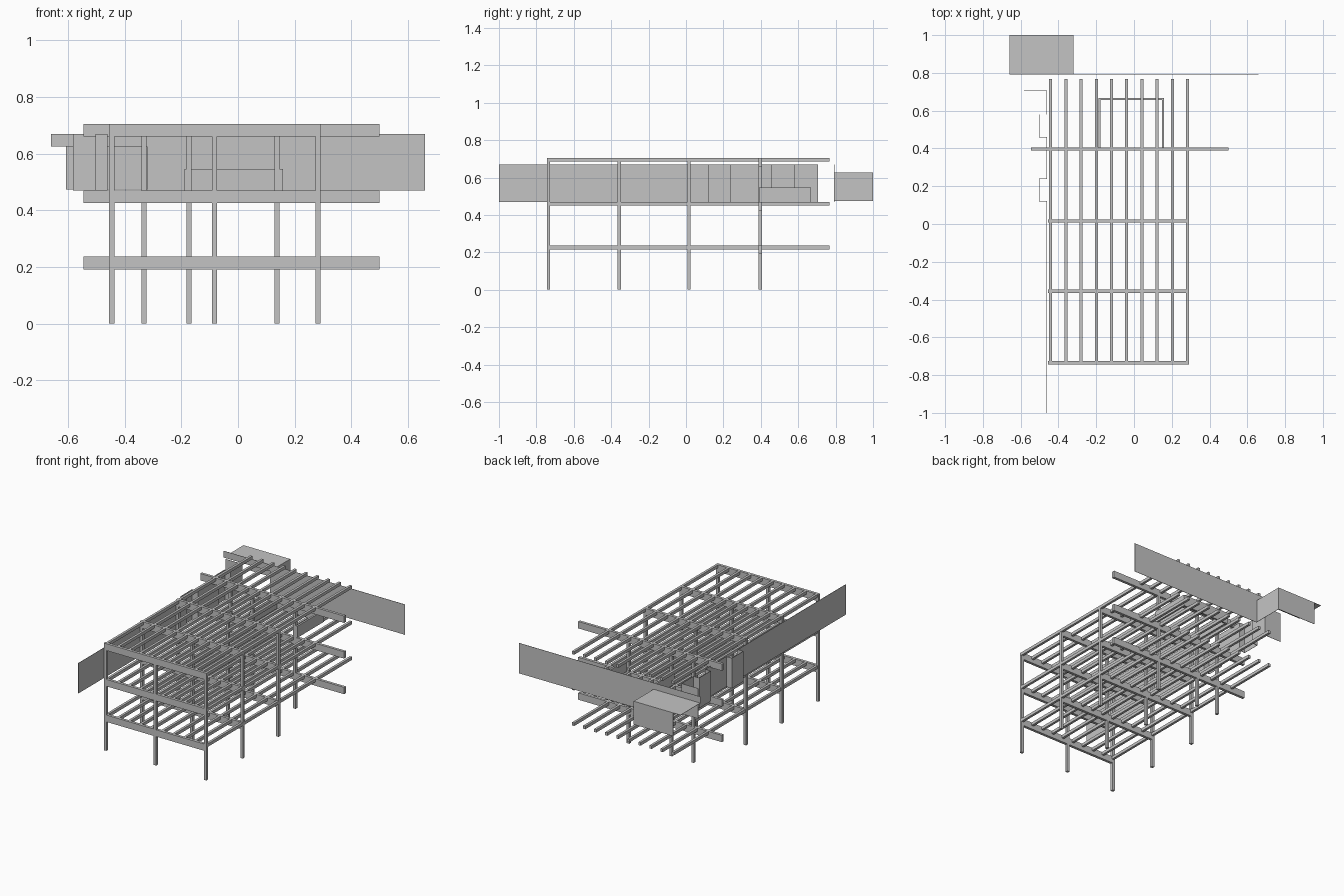
import bpy

cube = bpy.data.objects.get("Cube")
if cube:
    bpy.data.objects.remove(cube, do_unlink=True)

grey = bpy.data.materials.new("plain_grey")
grey.use_nodes = True
grey.diffuse_color = (0.55, 0.55, 0.55, 1)
grey.node_tree.nodes["Principled BSDF"].inputs["Base Color"].default_value = (0.55, 0.55, 0.55, 1)


def box(name, x, y, z):
    """Axis-aligned block from (low, high) pairs."""
    corners = [(a, b, c) for a in x for b in y for c in z]
    faces = [(0, 1, 3, 2), (4, 6, 7, 5), (0, 4, 5, 1),
             (2, 3, 7, 6), (0, 2, 6, 4), (1, 5, 7, 3)]
    mesh = bpy.data.meshes.new(name)
    mesh.from_pydata(corners, [], faces)
    mesh.materials.append(grey)
    obj = bpy.data.objects.new(name, mesh)
    bpy.context.collection.objects.link(obj)
    return obj


def around(centre, width):
    return (centre - width / 2, centre + width / 2)


THICK = 0.018
SHEET = 0.002
LEVELS = (0.236, 0.47, 0.705)
FRONT_ROWS = (-0.735, -0.357, 0.016)
BACK_ROW = 0.397
WALL_Z = (0.47, 0.669)

# Posts: a regular grid, and an irregular row at the back
for y in FRONT_ROWS:
    for x in (-0.446, -0.083, 0.282):
        box("post", around(x, THICK), around(y, THICK), (0, LEVELS[2]))
for x in (-0.332, -0.173, 0.138):
    box("back_post", around(x, THICK), around(BACK_ROW, THICK), (0, LEVELS[2]))

# Cross beams and joists on each level
for top in LEVELS:
    for y in FRONT_ROWS:
        box("cross_beam", (-0.455, 0.291), around(y, THICK), (top - 0.045, top))
    box("back_girder", (-0.546, 0.5), around(BACK_ROW, THICK), (top - 0.045, top))
    for i in range(10):
        box("joist", around(-0.441 + i * 0.0805, 0.016), (-0.744, 0.768), (top - 0.02, top))


def wall_x(name, x, y, z=WALL_Z):
    box(name, around(x, SHEET), y, z)


def wall_y(name, x, y, z=WALL_Z):
    box(name, x, around(y, SHEET), z)


# Long side wall with two shallow bays
WALL_X, BAY_X = -0.461, -0.502
wall_x("side_wall", WALL_X, (-1, 0.12))
wall_x("side_wall", WALL_X, (0.24, 0.46))
wall_x("side_wall", WALL_X, (0.58, 0.705))
for start, end in ((0.12, 0.24), (0.46, 0.58)):
    wall_x("bay_wall", BAY_X, (start, end))
    for y in (start, end):
        wall_y("bay_return", (BAY_X, WALL_X), y)
wall_y("side_wall_return", (-0.583, WALL_X), 0.705)

# Back wall and the header over the entrance
BACK_Y = 0.793
wall_y("back_wall", (-0.32, 0.66), BACK_Y)
wall_y("entrance_header", (-0.66, -0.32), BACK_Y, (0.626, WALL_Z[1]))

# Entrance porch, open on one side
wall_y("porch_back", (-0.607, -0.32), 0.999, (0.474, 0.626))
wall_x("porch_side", -0.321, (BACK_Y, 1), (0.474, 0.626))
box("porch_roof", (-0.66, -0.32), (BACK_Y, 1), around(0.626, SHEET))

# Low parapet around the opening
PARAPET_Z = (0.47, 0.546)
for x in (-0.183, 0.153):
    box("parapet_side", around(x, 0.012), (0.39, 0.667), PARAPET_Z)
box("parapet_back", (-0.189, 0.159), (0.656, 0.667), PARAPET_Z)
